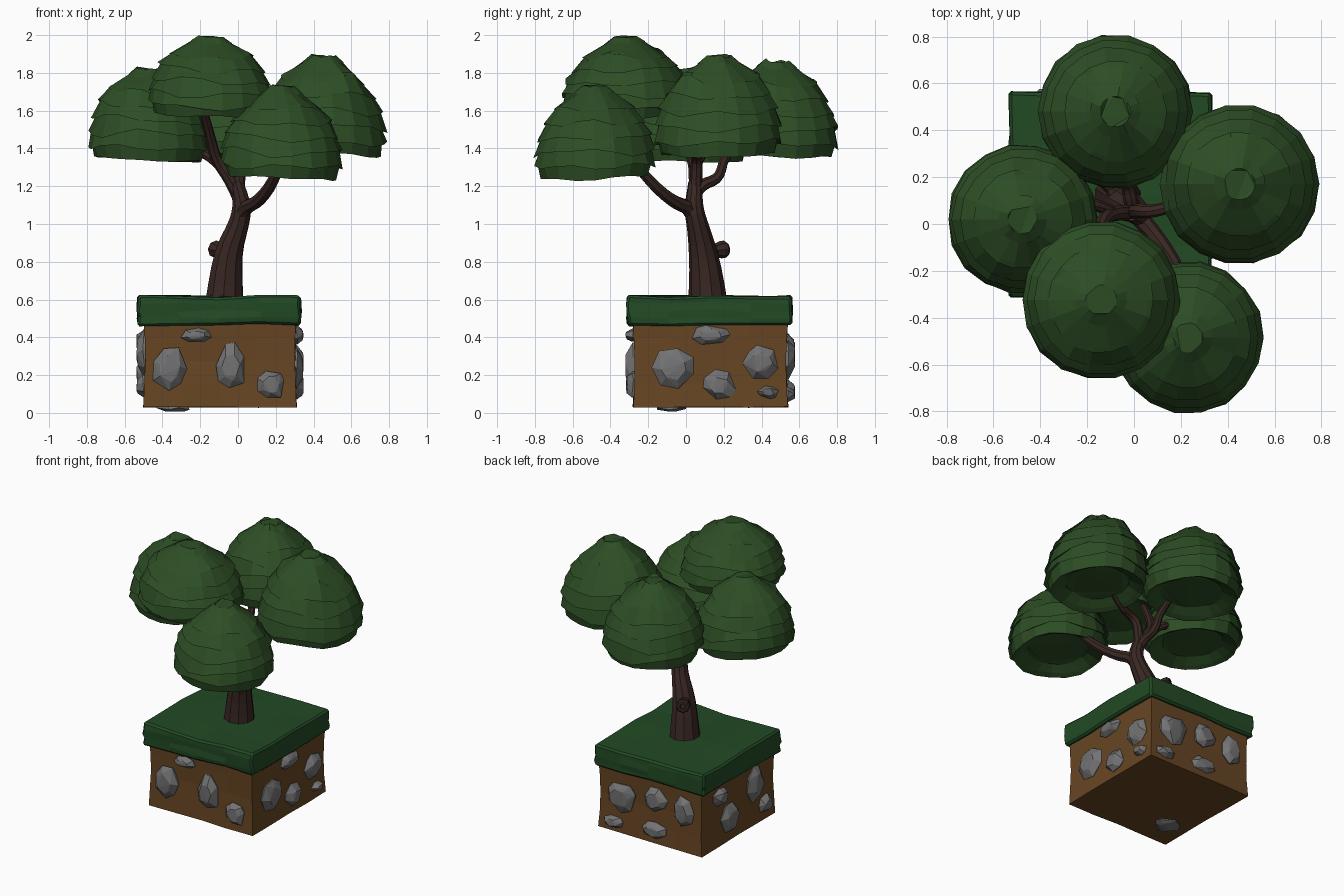
import bpy, bmesh, math, random
from mathutils import Vector, Matrix

if "Cube" in bpy.data.objects:
    bpy.data.objects.remove(bpy.data.objects["Cube"])
random.seed(7)


def material(name, rgb):
    m = bpy.data.materials.new(name)
    m.diffuse_color = (*rgb, 1)
    m.use_nodes = True
    m.node_tree.nodes["Principled BSDF"].inputs["Base Color"].default_value = m.diffuse_color
    return m


LEAF = material("leaf", (0.026, 0.075, 0.018))
GRASS = material("grass", (0.016, 0.068, 0.018))
DIRT = material("dirt", (0.135, 0.060, 0.017))
STONE = material("stone", (0.17, 0.17, 0.175))
BARK = material("bark", (0.040, 0.020, 0.016))


def add_object(name, bm, mat):
    bmesh.ops.recalc_face_normals(bm, faces=bm.faces)
    mesh = bpy.data.meshes.new(name)
    bm.to_mesh(mesh)
    bm.free()
    mesh.materials.append(mat)
    ob = bpy.data.objects.new(name, mesh)
    bpy.context.collection.objects.link(ob)
    return ob


# Ground block: subdivided boxes with a pinched waist and uneven faces
def block(name, lo, hi, pinch, jitter, cuts, bevel, mat):
    lo, hi = Vector(lo), Vector(hi)
    mid, size = (lo + hi) / 2, hi - lo
    bm = bmesh.new()
    bmesh.ops.create_cube(bm, size=1)
    bmesh.ops.subdivide_edges(bm, edges=bm.edges[:], cuts=cuts, use_grid_fill=True)
    for v in bm.verts:
        k = 1 - pinch * (1 - (2 * v.co.z) ** 2)
        v.co.x *= k
        v.co.y *= k
        v.co = mid + v.co * size
        v.co += Vector([random.uniform(-1, 1) * j for j in jitter])
    ob = add_object(name, bm, mat)
    if bevel:
        mod = ob.modifiers.new("bevel", 'BEVEL')
        mod.width, mod.segments, mod.angle_limit = bevel, 1, math.radians(50)


block("dirt_block", (-0.50, -0.28, 0.03), (0.31, 0.54, 0.52), 0.02,
      (0.003, 0.003, 0.003), 3, 0, DIRT)
block("grass_slab", (-0.53, -0.31, 0.465), (0.33, 0.56, 0.618), -0.005,
      (0.006, 0.006, 0.008), 3, 0.012, GRASS)


# Stones: convex hull of a jittered outline with a smaller raised facet
def stone(name, pos, u, v, w, h, depth=0.04):
    u, v = Vector(u), Vector(v)
    n = u.cross(v)
    bm = bmesh.new()
    turn = random.uniform(0, 6)
    for scale, out in ((0.85, -0.04), (1, 0.008), (0.58, depth)):
        for i in range(7):
            a = turn + (i + random.uniform(-.25, .25)) * math.tau / 7
            s = scale * random.uniform(0.9, 1.1) / 2
            d = out + random.uniform(-0.006, 0.006)
            bm.verts.new(Vector(pos) + u * w * s * math.cos(a) + v * h * s * math.sin(a) + n * d)
    res = bmesh.ops.convex_hull(bm, input=bm.verts[:])
    bmesh.ops.delete(bm, geom=list({g for g in res["geom_interior"] + res["geom_unused"]
                                    if isinstance(g, bmesh.types.BMVert)}), context='VERTS')
    add_object(name, bm, STONE)


X, Y, Z = Vector((1, 0, 0)), Vector((0, 1, 0)), Vector((0, 0, 1))
sides = {
    "front": (lambda a, z: (a, -0.275, z), X, [
        (-.36, .235, .19, .23), (-.22, .41, .16, .08), (-.04, .245, .17, .25), (.175, .15, .15, .16)]),
    "right": (lambda a, z: (0.302, a, z), Y, [
        (-.065, .235, .23, .23), (.13, .41, .19, .11), (.175, .145, .17, .16),
        (.40, .27, .20, .18), (.435, .11, .11, .07)]),
    "back": (lambda a, z: (a, 0.532, z), -X, [
        (.13, .29, .23, .22), (-.14, .34, .18, .18), (-.36, .31, .15, .22),
        (.19, .10, .16, .08), (-.13, .12, .21, .11)]),
    "left": (lambda a, z: (-0.492, a, z), -Y, [
        (.22, .19, .19, .22), (-.06, .32, .17, .26), (.33, .38, .16, .12), (-.17, .14, .13, .13)]),
}
for side, (place, u, spots) in sides.items():
    for i, (a, z, w, h) in enumerate(spots):
        stone(f"{side}_stone_{i + 1}", place(a, z), u, Z, w, h)
stone("under_stone", (-0.34, -0.08, 0.03), X, -Y, 0.18, 0.16, 0.02)


# Trunk and branches: tapered faceted tubes along smooth paths
def limb(name, pts, ring=2, res=3):
    cu = bpy.data.curves.new(name, 'CURVE')
    cu.dimensions = '3D'
    cu.bevel_depth, cu.bevel_resolution, cu.use_fill_caps = 1, ring, True
    cu.resolution_u = res
    sp = cu.splines.new('NURBS')
    sp.points.add(len(pts) - 1)
    for p, (x, y, z, r) in zip(sp.points, pts):
        p.co, p.radius = (x, y, z, 1), r
    sp.order_u, sp.use_endpoint_u, sp.use_smooth = 3, True, False
    tmp = bpy.data.objects.new(name, cu)
    bpy.context.collection.objects.link(tmp)
    bpy.context.view_layer.update()
    mesh = bpy.data.meshes.new_from_object(tmp.evaluated_get(bpy.context.evaluated_depsgraph_get()))
    bpy.data.objects.remove(tmp)
    bm = bmesh.new()
    bm.from_mesh(mesh)
    add_object(name, bm, BARK)


limb("trunk", [(-.072, .115, .58, .105), (-.066, .11, .70, .092), (-.05, .09, .86, .075),
               (.005, .06, 1.0, .056), (.022, .04, 1.08, .052), (.01, .045, 1.16, .042),
               (-.01, .05, 1.22, .038)], 3, 2)
limb("front_right_branch", [(.005, .05, 1.02, .04), (.03, .02, 1.09, .04), (.10, -.06, 1.11, .035),
                            (.19, -.19, 1.22, .03), (.25, -.32, 1.38, .022)])
limb("front_left_branch", [(.01, .05, 1.13, .036), (-.04, .05, 1.24, .034), (-.12, .04, 1.34, .030),
                           (-.15, -.03, 1.48, .027), (-.20, -.16, 1.66, .02)])
limb("left_branch", [(-.09, .05, 1.30, .026), (-.15, .08, 1.36, .026), (-.21, .09, 1.38, .024),
                     (-.36, .05, 1.46, .018)])
limb("back_branch", [(.0, .05, 1.16, .034), (-.01, .08, 1.21, .032), (-.03, .18, 1.24, .028),
                     (-.04, .20, 1.36, .025), (-.07, .30, 1.46, .02)])
limb("right_branch", [(.0, .05, 1.18, .034), (.01, .06, 1.32, .032), (.07, .05, 1.37, .028),
                      (.18, .08, 1.38, .025), (.34, .13, 1.50, .02)])

# Cut-off branch stub with a hollow end
bm = bmesh.new()
rings = []
for r, d in ((.048, 0), (.036, .08), (.046, .115), (.046, .14), (.036, .152), (.022, .152), (.016, .138)):
    rings.append([bm.verts.new((r * math.cos(i * math.tau / 8), r * math.sin(i * math.tau / 8), d))
                  for i in range(8)])
for a, b in zip(rings, rings[1:]):
    for i in range(8):
        bm.faces.new((a[i], a[(i + 1) % 8], b[(i + 1) % 8], b[i]))
bm.faces.new(rings[0])
bm.faces.new(rings[-1])
aim = Vector((-0.5, 0.86, 0.12)).to_track_quat('Z', 'Y').to_matrix().to_4x4()
bm.transform(Matrix.Translation((-.05, .085, .85)) @ aim)
add_object("cut_stub", bm, BARK)


# Foliage: domes of overlapping wavy skirts with a recessed underside
def dome(h):
    if h < 0.2:
        return 1 - 0.1 * ((0.2 - h) / 0.2) ** 2
    return max(0, 1 - (min(h, 1) - 0.2) ** 2 / 0.64) ** 0.55


def canopy(name, x, y, z0, z1, r, tilt_x, tilt_y, n=18, layers=6):
    bm = bmesh.new()
    H = z1 - z0
    # (height, radius, wave set) from the underside to the crown
    prof = [(0.10, 0.62, 0), (0.03, 0.80, 0)]
    for i in range(layers):
        lo, hi = i / (layers + 0.35), (i + 1) / (layers + 0.35)
        prof.append((lo - (0.03 if i else 0), dome(lo) + (0.02 if i else 0), i))
        prof.append((hi, dome(hi) - 0.045, i + 1))
    prof.append((0.93, 0.33, layers))
    prof.append((1.0, 0.20, layers))
    waves = [[(random.uniform(0.015, 0.035), k, random.uniform(0, 6)) for k in (2, 3, 5)]
             for _ in range(layers + 1)]
    rings = []
    for h, rad, w in prof:
        ring = []
        for i in range(n):
            a = math.tau * i / n
            amp = 0.35 if w in (0, layers) else 0.85
            dz = amp * sum(s * math.sin(k * a + p) for s, k, p in waves[w])
            rr = r * rad * (1 + random.uniform(-.015, .015))
            px, py = rr * math.cos(a), rr * math.sin(a)
            ring.append(bm.verts.new((x + px, y + py, z0 + H * (h + dz) + px * tilt_x + py * tilt_y)))
        rings.append(ring)
    for a, b in zip(rings, rings[1:]):
        for i in range(n):
            bm.faces.new((a[i], a[(i + 1) % n], b[(i + 1) % n], b[i]))
    bm.faces.new(rings[0])
    bm.faces.new(rings[-1])
    bmesh.ops.triangulate(bm, faces=[f for f in bm.faces if len(f.verts) > 4])
    add_object(name, bm, LEAF)


canopy("front_right_foliage", .23, -.485, 1.25, 1.73, .320, -.04, .03)
canopy("front_left_foliage", -.14, -.325, 1.575, 1.99, .335, -.05, .03)
canopy("right_foliage", .45, .17, 1.37, 1.89, .335, -.04, .02)
canopy("left_foliage", -.475, .02, 1.34, 1.82, .315, -.05, 0)
canopy("back_foliage", -.08, .48, 1.36, 1.86, .325, 0, -.03)
